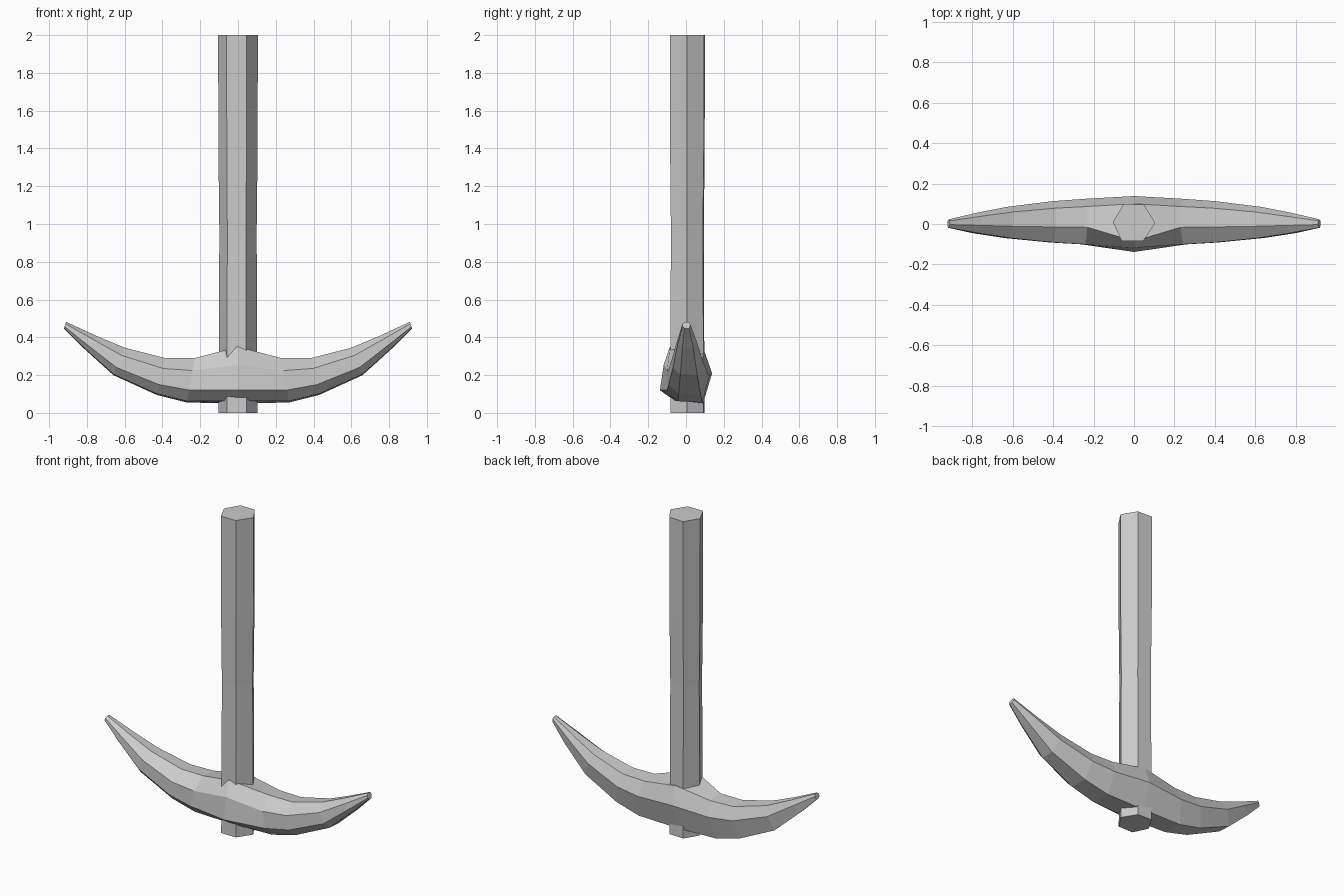
import bpy

if "Cube" in bpy.data.objects:
    bpy.data.objects.remove(bpy.data.objects["Cube"])


def loft(name, rings):
    """Skin a list of equal-sized rings and cap both ends."""
    n = len(rings[0])
    verts = [p for ring in rings for p in ring]
    faces = [(i * n + j, i * n + (j + 1) % n,
              (i + 1) * n + (j + 1) % n, (i + 1) * n + j)
             for i in range(len(rings) - 1) for j in range(n)]
    faces.append(tuple(range(n))[::-1])
    faces.append(tuple(range((len(rings) - 1) * n, len(rings) * n)))
    mesh = bpy.data.meshes.new(name)
    mesh.from_pydata(verts, [], faces)
    obj = bpy.data.objects.new(name, mesh)
    bpy.context.collection.objects.link(obj)
    return obj


# Handle: slightly irregular hexagonal shaft with a gentle waist
hexagon = [(0.105, 0.005), (0.045, -0.085), (-0.06, -0.085),
           (-0.105, 0.01), (-0.05, 0.1), (0.05, 0.095)]
levels = [(2.0, 1.0), (1.4, 0.99), (0.95, 0.94), (0.55, 0.96), (0.0, 0.98)]
loft("handle", [[(x * s, y * s, z) for x, y in hexagon] for z, s in levels])

# Pick head section: y factor and fraction of the way from top to bottom
section = [(-0.15, 0.0), (-0.93, 0.28), (-0.93, 0.72), (-0.4, 0.97),
           (0.8, 1.0), (1.15, 0.4), (0.8, 0.03)]
# Stations along one arm: top x, top z, bottom x, bottom z, width
stations = [(0.23, 0.29, 0.27, 0.055, 0.108),
            (0.385, 0.29, 0.43, 0.095, 0.098),
            (0.60, 0.345, 0.66, 0.20, 0.074),
            (0.75, 0.408, 0.82, 0.345, 0.048),
            (0.91, 0.482, 0.922, 0.447, 0.02)]


def ring(st, side):
    xt, zt, xb, zb, w = st
    return [(side * (xt + (xb - xt) * t), y * w, zt + (zb - zt) * t)
            for y, t in section]


# Thicker middle around the handle
middle = [(0, y, z) for y, z in [(-0.085, 0.35), (-0.118, 0.255), (-0.138, 0.12),
                                (-0.06, 0.065), (0.09, 0.05),
                                (0.138, 0.21), (0.1, 0.32)]]
head = ([ring(s, -1) for s in reversed(stations)] + [middle]
        + [ring(s, 1) for s in stations])
loft("pick_head", head)

# Consistent outward normals
import bmesh
for obj in bpy.data.objects:
    bm = bmesh.new()
    bm.from_mesh(obj.data)
    bmesh.ops.recalc_face_normals(bm, faces=bm.faces)
    bm.to_mesh(obj.data)
    bm.free()
